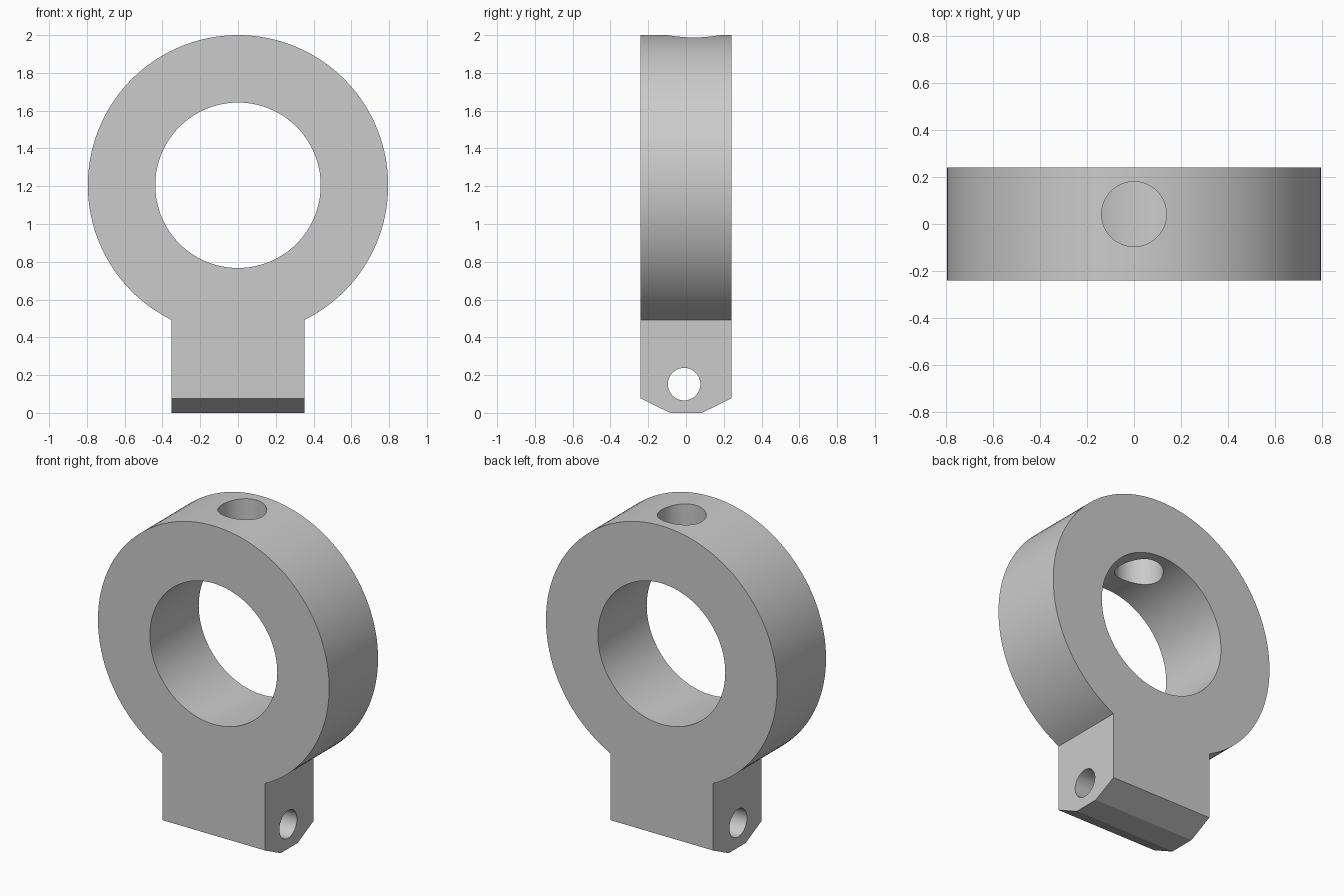
import bpy, bmesh, math
from mathutils import Matrix, Vector

old = bpy.data.objects.get("Cube")
if old:
    bpy.data.objects.remove(old, do_unlink=True)

RING_Z, RING_R, BORE_R = 1.205, 0.795, 0.438
HALF_DEPTH, STEM_HALF = 0.24, 0.352
CHAMFER_Y, CHAMFER_Z = 0.084, 0.077

grey = bpy.data.materials.new("plain grey")
grey.use_nodes = True
colour = (0.6, 0.6, 0.6, 1)
grey.diffuse_color = colour
grey.node_tree.nodes["Principled BSDF"].inputs["Base Color"].default_value = colour


def make_object(name, bm):
    bmesh.ops.recalc_face_normals(bm, faces=bm.faces[:])
    mesh = bpy.data.meshes.new(name)
    bm.to_mesh(mesh)
    bm.free()
    mesh.materials.append(grey)
    obj = bpy.data.objects.new(name, mesh)
    bpy.context.collection.objects.link(obj)
    return obj


def drill(target, radius, length, centre, axis, segments):
    """Cut a round hole along the given axis."""
    turn = Vector((0, 0, 1)).rotation_difference(Vector(axis)).to_matrix().to_4x4()
    bm = bmesh.new()
    bmesh.ops.create_cone(bm, cap_ends=True, segments=segments, radius1=radius,
                          radius2=radius, depth=length,
                          matrix=Matrix.Translation(centre) @ turn)
    cutter = make_object("hole_cutter", bm)
    cutter.hide_render = True
    mod = target.modifiers.new("hole", 'BOOLEAN')
    mod.operation = 'DIFFERENCE'
    mod.solver = 'EXACT'
    mod.object = cutter
    bpy.ops.object.modifier_apply(modifier=mod.name)
    bpy.data.objects.remove(cutter, do_unlink=True)


# Ring and stem share one outline, extruded front to back
start = math.asin(STEM_HALF / RING_R)
steps = 112
outline = [(-STEM_HALF, 0), (STEM_HALF, 0)]
for i in range(steps + 1):
    a = start + (2 * math.pi - 2 * start) * i / steps
    outline.append((RING_R * math.sin(a), RING_Z - RING_R * math.cos(a)))
bm = bmesh.new()
face = bm.faces.new([bm.verts.new((x, -HALF_DEPTH, z)) for x, z in outline])
result = bmesh.ops.extrude_face_region(bm, geom=[face])
moved = [v for v in result["geom"] if isinstance(v, bmesh.types.BMVert)]
bmesh.ops.translate(bm, verts=moved, vec=(0, 2 * HALF_DEPTH, 0))

# Chamfers along the foot of the stem
for side in (-1, 1):
    normal = Vector((0, side * CHAMFER_Z, CHAMFER_Y - HALF_DEPTH))
    cut = bmesh.ops.bisect_plane(bm, geom=bm.verts[:] + bm.edges[:] + bm.faces[:],
                                 plane_co=(0, side * CHAMFER_Y, 0),
                                 plane_no=normal, clear_outer=True)
    rim = [e for e in cut["geom_cut"] if isinstance(e, bmesh.types.BMEdge)]
    bmesh.ops.holes_fill(bm, edges=rim, sides=0)

body = make_object("ring_mount", bm)
bpy.context.view_layer.objects.active = body
body.select_set(True)

# Main bore, cross pin hole in the stem, and set screw hole in the top wall
drill(body, BORE_R, 1, (0, 0, RING_Z), (0, 1, 0), 128)
drill(body, 0.086, 1, (0, -0.01, 0.152), (1, 0, 0), 64)
drill(body, 0.138, 1, (0, 0.042, 1.8), (0, 0, 1), 64)

bpy.ops.object.shade_smooth_by_angle(angle=math.radians(25))
